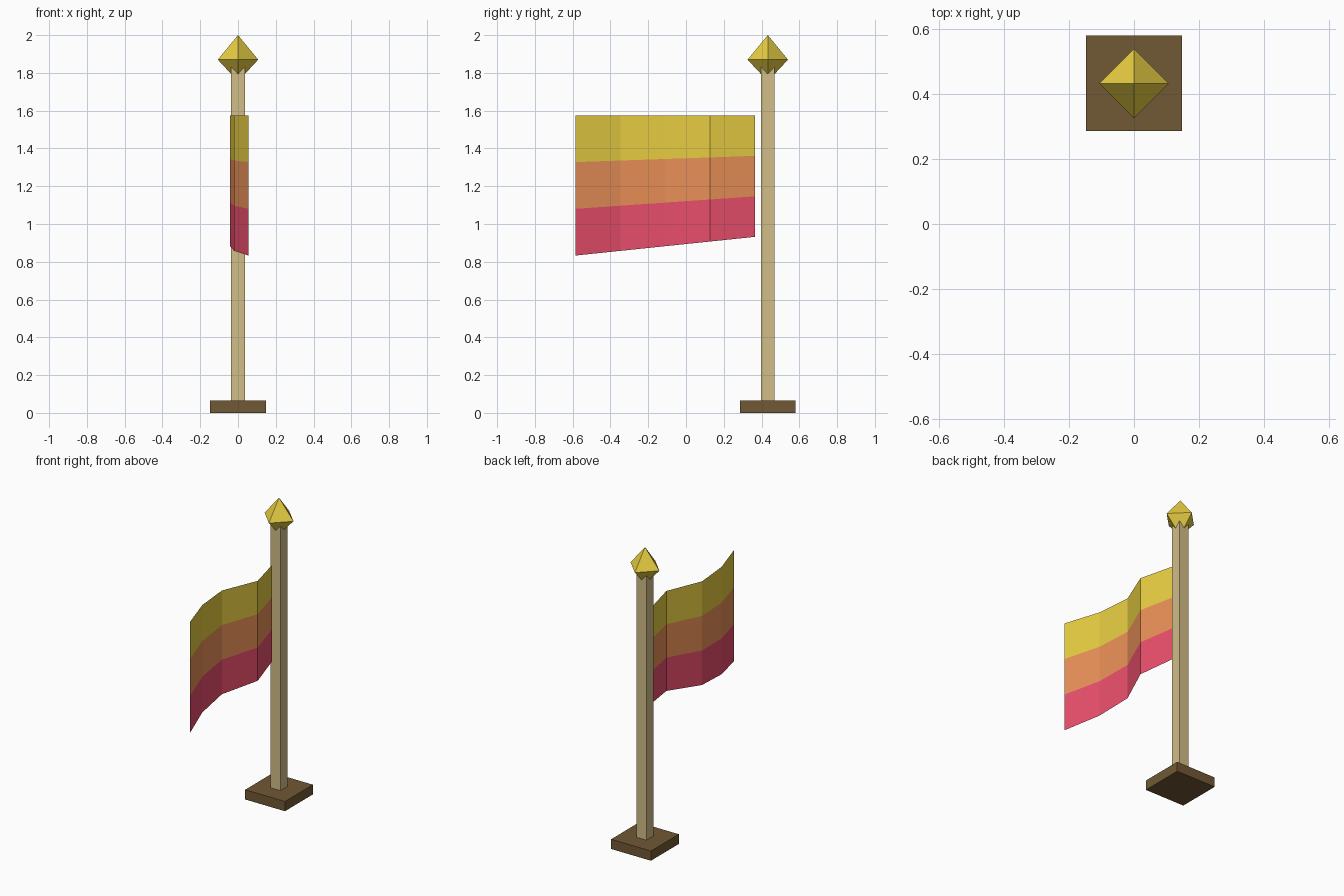
import bpy, bmesh

if "Cube" in bpy.data.objects:
    bpy.data.objects.remove(bpy.data.objects["Cube"])

PY = 0.433  # pole axis position in y


def material(name, hexcol):
    lin = []
    for i in (0, 2, 4):
        c = int(hexcol[i:i + 2], 16) / 255
        lin.append(c / 12.92 if c <= 0.04045 else ((c + 0.055) / 1.055) ** 2.4)
    m = bpy.data.materials.new(name)
    m.diffuse_color = (*lin, 1)
    m.use_nodes = True
    m.node_tree.nodes["Principled BSDF"].inputs["Base Color"].default_value = m.diffuse_color
    return m


def add_object(name, bm, *mats):
    me = bpy.data.meshes.new(name)
    bm.to_mesh(me)
    bm.free()
    for m in mats:
        me.materials.append(m)
    ob = bpy.data.objects.new(name, me)
    bpy.context.collection.objects.link(ob)
    return ob


def box(name, half, z0, z1, mat):
    bm = bmesh.new()
    bmesh.ops.create_cube(bm, size=1)
    bmesh.ops.scale(bm, vec=(2 * half, 2 * half, z1 - z0), verts=bm.verts)
    bmesh.ops.translate(bm, vec=(0, PY, (z0 + z1) / 2), verts=bm.verts)
    return add_object(name, bm, mat)


# Base and square pole
box("base", 0.147, 0, 0.065, material("dark_wood", "715834"))
box("pole", 0.036, 0.065, 1.84, material("light_wood", "D2BD87"))

# Octahedral finial
bm = bmesh.new()
r = 0.107
ring = [bm.verts.new((x, PY + y, 1.87)) for x, y in ((r, 0), (0, r), (-r, 0), (0, -r))]
top = bm.verts.new((0, PY, 2.0))
tip = bm.verts.new((0, PY, 1.755))
for i in range(4):
    a, b = ring[i], ring[(i + 1) % 4]
    bm.faces.new((a, b, top))
    bm.faces.new((b, a, tip))
add_object("finial", bm, material("gold", "E8CE42"))

# Waving cloth: one sheet, four panels by three stripes
bm = bmesh.new()
wave = [0.056, -0.02, -0.042, 0.056, -0.003]
cols = []
for i, x in enumerate(wave):
    t = i / 4
    z_low = 0.833 + 0.099 * t
    cols.append([bm.verts.new((x, -0.585 + 0.95 * t, 1.575 + (z_low - 1.575) * k / 3))
                 for k in range(4)])
for c0, c1 in zip(cols, cols[1:]):
    for k in range(3):
        f = bm.faces.new((c0[k], c0[k + 1], c1[k + 1], c1[k]))
        f.material_index = k
add_object("flag", bm, material("yellow", "E8CE42"), material("orange", "EA9058"),
           material("red", "EA4F6C"))
